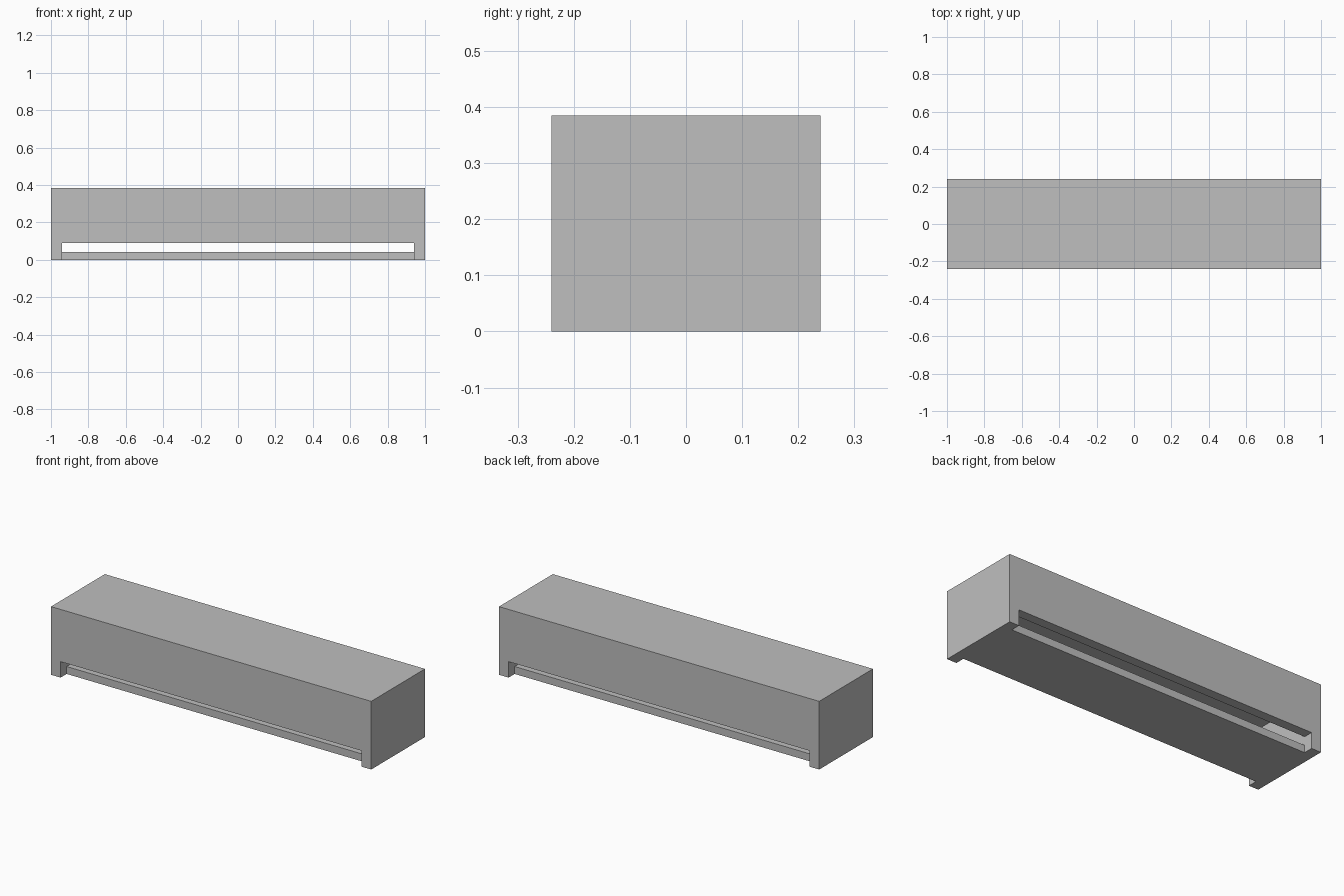
import bpy, bmesh

if "Cube" in bpy.data.objects:
    bpy.data.objects.remove(bpy.data.objects["Cube"])

HALF_L, HALF_D, HEIGHT = 1.0, 0.24, 0.385   # outer box
INNER_L, INNER_D = 0.94, 0.186              # hollow inside
FLOOR, SLOT, CEILING = 0.042, 0.09, 0.29    # floor top, slot top, hollow top


def prism(name, profile, half_length):
    """Extrude a closed (y, z) profile along x, centred on x = 0."""
    bm = bmesh.new()
    face = bm.faces.new([bm.verts.new((-half_length, y, z)) for y, z in profile])
    ext = bmesh.ops.extrude_face_region(bm, geom=[face])
    verts = [v for v in ext["geom"] if isinstance(v, bmesh.types.BMVert)]
    bmesh.ops.translate(bm, verts=verts, vec=(2 * half_length, 0, 0))
    bmesh.ops.recalc_face_normals(bm, faces=bm.faces)
    mesh = bpy.data.meshes.new(name)
    bm.to_mesh(mesh)
    bm.free()
    obj = bpy.data.objects.new(name, mesh)
    bpy.context.collection.objects.link(obj)
    return obj


# Outer box
box = prism("hollow_box", [(-HALF_D, 0), (HALF_D, 0),
                           (HALF_D, HEIGHT), (-HALF_D, HEIGHT)], HALF_L)
grey = bpy.data.materials.new("light_grey")
grey.diffuse_color = (0.52, 0.52, 0.52, 1)
grey.use_nodes = True
grey.node_tree.nodes["Principled BSDF"].inputs["Base Color"].default_value = grey.diffuse_color
box.data.materials.append(grey)

# Inner hollow joined to the long slots beside the floor strip
side = [(INNER_D, FLOOR), (INNER_D, -0.1), (0.4, -0.1),
        (0.4, SLOT), (INNER_D, SLOT), (INNER_D, CEILING)]
cutter = prism("hollow_cutter", side + [(-y, z) for y, z in reversed(side)], INNER_L)
cutter.data.materials.append(grey)
cutter.hide_render = True

cut = box.modifiers.new("hollow", "BOOLEAN")
cut.operation = "DIFFERENCE"
cut.solver = "EXACT"
cut.object = cutter
bpy.context.view_layer.objects.active = box
box.select_set(True)
bpy.ops.object.modifier_apply(modifier=cut.name)
bpy.data.objects.remove(cutter)
